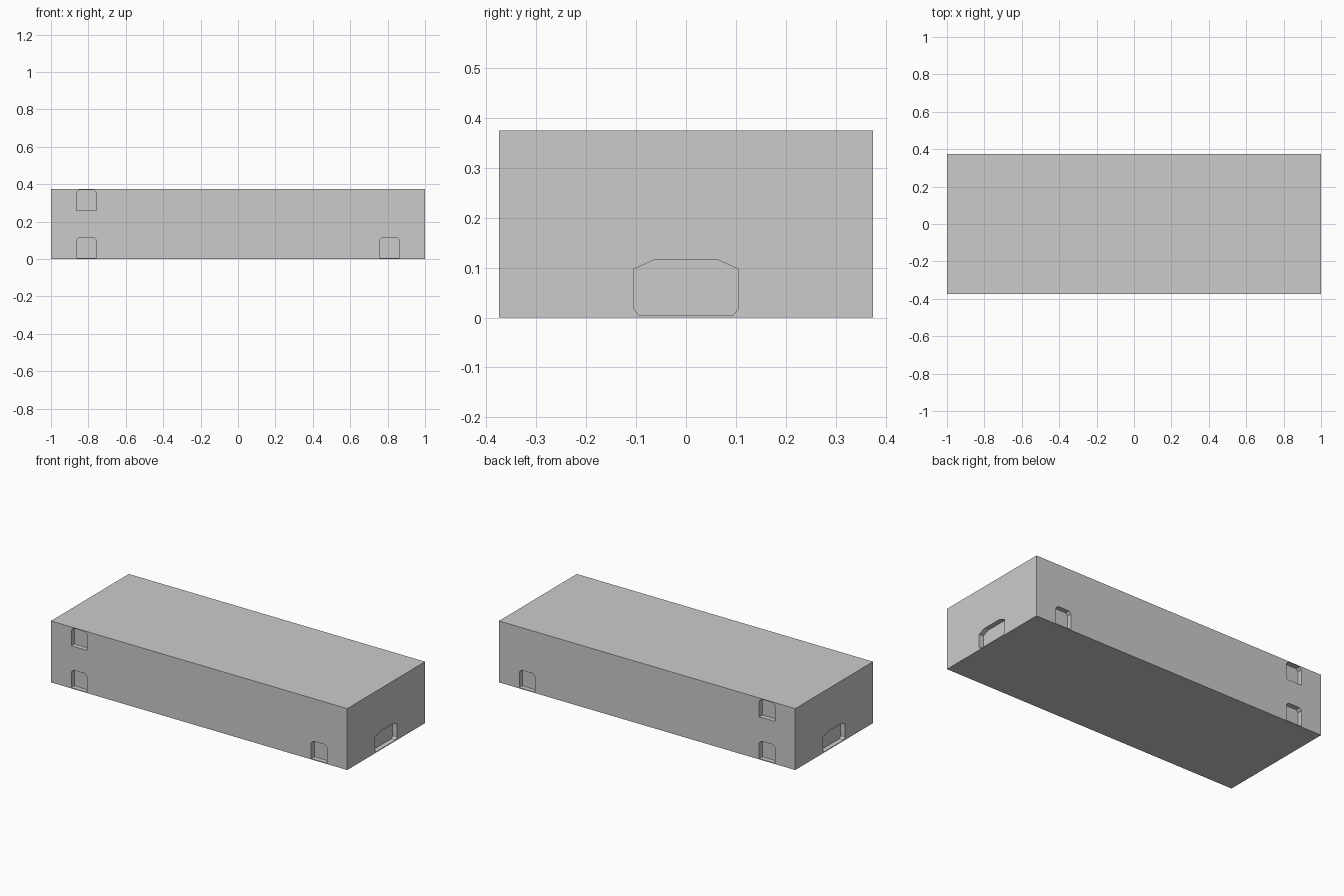
import bpy, bmesh
from mathutils import Matrix
from math import pi

if "Cube" in bpy.data.objects:
    bpy.data.objects.remove(bpy.data.objects["Cube"])

L, W, H, T = 2.0, 0.75, 0.375, 0.03   # overall size and wall thickness


def box(name, x, y, z0, z1):
    bm = bmesh.new()
    bmesh.ops.create_cube(bm, size=1)
    for v in bm.verts:
        v.co = (v.co.x * x, v.co.y * y, z0 + (v.co.z + 0.5) * (z1 - z0))
    return finish(name, bm)


def finish(name, bm):
    bmesh.ops.recalc_face_normals(bm, faces=bm.faces)
    me = bpy.data.meshes.new(name)
    bm.to_mesh(me)
    bm.free()
    ob = bpy.data.objects.new(name, me)
    bpy.context.collection.objects.link(ob)
    return ob


def tunnel(name, half, length, matrix):
    # half: right half of the opening outline (u, z), mirrored to the left
    pts = half + [(-u, z) for u, z in reversed(half)]
    bm = bmesh.new()
    face = bm.faces.new([bm.verts.new((u, -length / 2, z)) for u, z in pts])
    ext = bmesh.ops.extrude_face_region(bm, geom=[face])
    bmesh.ops.translate(bm, vec=(0, length, 0),
                        verts=[g for g in ext["geom"] if isinstance(g, bmesh.types.BMVert)])
    bm.transform(matrix)
    return finish(name, bm)


def cut(ob, cutter):
    cutter.hide_render = True
    mod = ob.modifiers.new("cut", "BOOLEAN")
    mod.operation, mod.solver, mod.object = "DIFFERENCE", "EXACT", cutter
    bpy.context.view_layer.objects.active = ob
    bpy.ops.object.modifier_apply(modifier=mod.name)
    bpy.data.objects.remove(cutter, do_unlink=True)


# hollow outer shell
shell = box("outer_shell", L, W, 0, H)
cut(shell, box("cavity_cutter", L - 2 * T, W - 2 * T, 0.012, H - 0.004))

# small doorways through front and back walls, two low and one high
small = [(0.053, 0.005), (0.053, 0.1), (0.038, 0.115)]
for x, z in [(-0.81, 0), (0.81, 0), (-0.81, 0.255)]:
    for side in (-1, 1):
        cut(shell, tunnel("doorway_cutter", small, 2 * T - 0.002,
                          Matrix.Translation((x, side * W / 2, z))))

# wide doorways through both end walls
wide = [(0.095, 0.005), (0.105, 0.018), (0.105, 0.097), (0.065, 0.115)]
for side in (-1, 1):
    cut(shell, tunnel("end_doorway_cutter", wide, 2 * T - 0.002,
                      Matrix.Translation((side * L / 2, 0, 0)) @ Matrix.Rotation(pi / 2, 4, "Z")))

# upper floor inside the shell
box("upper_floor", L - 2 * T, W - 2 * T, 0.25, 0.288)
